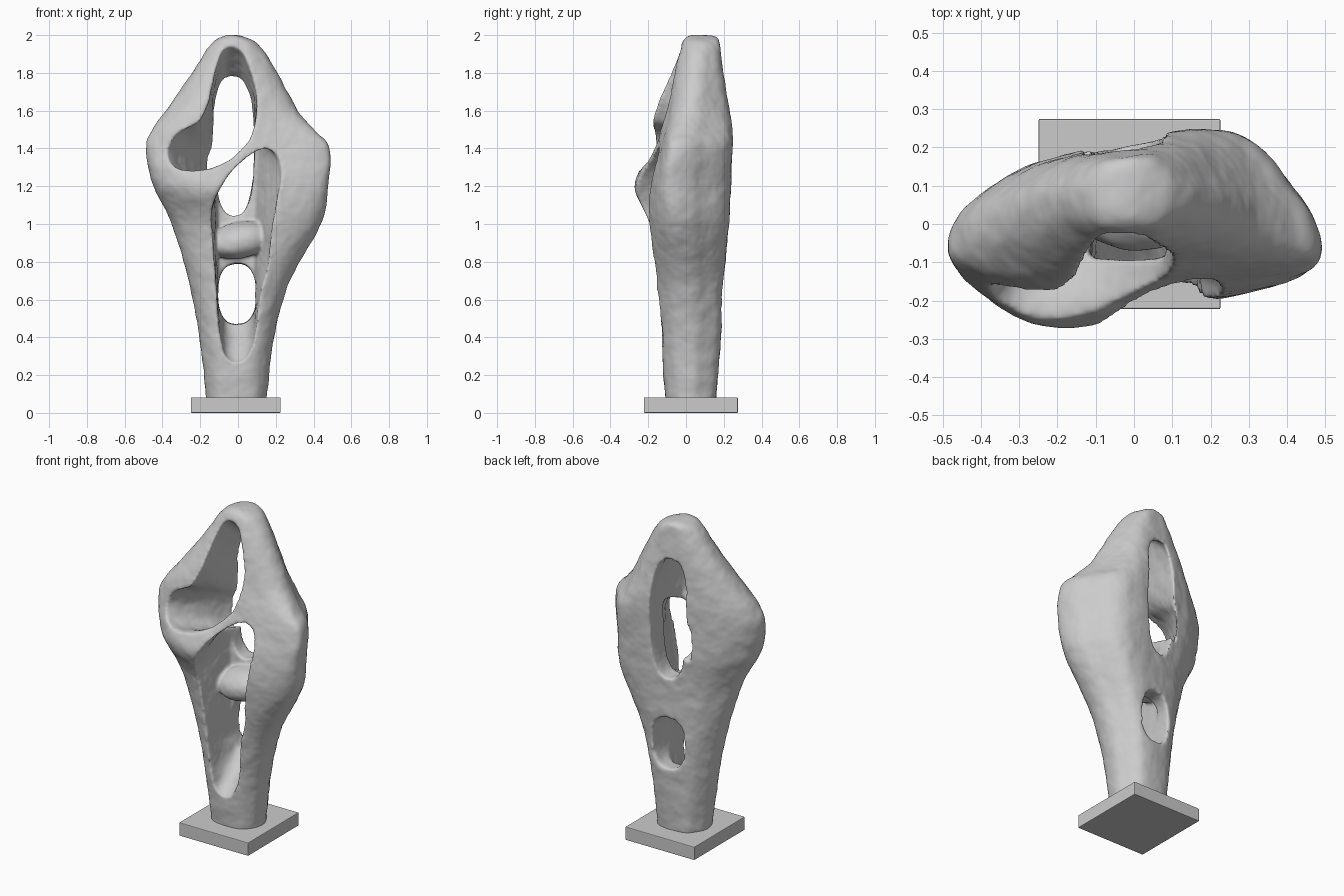
import bpy, bmesh, math
from mathutils import noise

if "Cube" in bpy.data.objects:
    bpy.data.objects.remove(bpy.data.objects["Cube"])


def spline(pts, per, closed):
    """Catmull-Rom through tuples of any length."""
    n, out = len(pts), []
    get = (lambda i: pts[i % n]) if closed else (lambda i: pts[min(max(i, 0), n - 1)])
    for i in range(n if closed else n - 1):
        p = [get(i + k) for k in (-1, 0, 1, 2)]
        for s in range(per):
            t = s / per
            out.append(tuple(
                0.5 * (2 * b + (c - a) * t + (2 * a - 5 * b + 4 * c - d) * t * t
                       + (3 * b - a - 3 * c + d) * t ** 3)
                for a, b, c, d in zip(*p)))
    if not closed:
        out.append(pts[-1])
    return out


def loft(name, rings):
    """Closed skin over rings that share a point count."""
    bm = bmesh.new()
    rows = [[bm.verts.new(p) for p in r] for r in rings]
    n = len(rows[0])
    for a, b in zip(rows, rows[1:]):
        for i in range(n):
            j = (i + 1) % n
            bm.faces.new((a[i], a[j], b[j], b[i]))
    bm.faces.new(rows[0][::-1])
    bm.faces.new(rows[-1])
    bmesh.ops.triangulate(bm, faces=bm.faces[:])
    bmesh.ops.recalc_face_normals(bm, faces=bm.faces[:])
    me = bpy.data.meshes.new(name)
    bm.to_mesh(me)
    bm.free()
    ob = bpy.data.objects.new(name, me)
    bpy.context.collection.objects.link(ob)
    return ob


def voxel(ob, size):
    m = ob.modifiers.new("skin", 'REMESH')
    m.mode, m.voxel_size = 'VOXEL', size


def oval(cx, cz, a, b, t):
    """Point on a slightly squared oval."""
    c, s = math.cos(t), math.sin(t)
    r = (abs(c) ** 2.5 + abs(s) ** 2.5) ** (-1 / 2.5)
    return cx + a * r * c, cz + b * r * s


def cavity(name, outline, rim_y, back_x, back_z, back_y):
    """Front opening whose walls funnel back to a narrow slot."""
    pts = spline(outline, 4, True)
    z0, z1 = min(p[1] for p in pts), max(p[1] for p in pts)
    front, lip, end = [], [], []
    for x, z in pts:
        f = (z - z0) / (z1 - z0)
        c = min(max(x, back_x[0]), back_x[1])
        front.append((x, -0.36, z))
        lip.append((x, rim_y[0] + (rim_y[1] - rim_y[0]) * f, z))
        end.append((c + 0.1 * (x - c), back_y, back_z[0] + (back_z[1] - back_z[0]) * f))
    return loft(name, [front, lip, end])


def back_hole(name, cx, cz, a, b, y0):
    ring = [oval(cx, cz, a, b, 2 * math.pi * i / 64) for i in range(64)]
    return loft(name, [[(x, y, z) for x, z in ring] for y in (y0, 0.32)])


# Body sections: z, x left/right, y of left/right edge, front left/right, back left/right
sections = [
    (0.05, -.165, .150, .03, .03, -.10, -.10, .15, .15),
    (0.40, -.205, .190, .02, .02, -.13, -.13, .165, .18),
    (0.70, -.262, .275, .00, .00, -.155, -.16, .17, .195),
    (1.00, -.350, .440, -.03, -.04, -.195, -.19, .17, .225),
    (1.20, -.448, .478, -.05, -.07, -.272, -.19, .17, .235),
    (1.40, -.488, .486, -.06, -.06, -.19, -.14, .165, .245),
    (1.50, -.456, .403, -.04, -.03, -.18, -.12, .165, .245),
    (1.60, -.383, .318, .00, .02, -.16, -.10, .17, .23),
    (1.80, -.243, .208, .06, .06, -.08, -.06, .175, .195),
    (1.94, -.155, .120, .07, .08, -.025, -.02, .165, .178),
    (1.98, -.11, .060, .08, .08, -.005, -.005, .165, .17),
    (2.00, -.06, .005, .08, .08, .02, .02, .14, .14),
]
rings = []
for z, xl, xr, yl, yr, fl, fr, bl, br in spline(sections, 6, False):
    w = xr - xl
    ctrl = [(xl, yl), (xl + .06 * w, yl + .6 * (fl - yl)), (xl + .28 * w, fl),
            (xl + .72 * w, fr), (xr - .06 * w, yr + .6 * (fr - yr)),
            (xr, yr), (xr - .06 * w, yr + .45 * (br - yr)), (xl + .74 * w, br),
            (xl + .26 * w, bl), (xl + .06 * w, yl + .5 * (bl - yl))]
    rings.append([(x, y, z) for x, y in spline(ctrl, 8, True)])
body = loft("sculpture_body", rings)
voxel(body, 0.012)

# Front openings as x, z outlines
upper = [(-.04, 1.94), (.02, 1.91), (.07, 1.80), (.10, 1.65), (.08, 1.50), (.02, 1.40),
         (-.10, 1.31), (-.25, 1.28), (-.35, 1.315), (-.375, 1.40), (-.31, 1.485),
         (-.21, 1.54), (-.16, 1.63), (-.13, 1.76), (-.09, 1.90)]
lower = [(-.015, .27), (.05, .30), (.09, .42), (.115, .62), (.16, .80), (.175, .95),
         (.205, 1.12), (.23, 1.28), (.21, 1.365), (.14, 1.39), (.06, 1.36), (-.03, 1.28),
         (-.10, 1.18), (-.14, 1.06), (-.13, .90), (-.115, .65), (-.10, .45), (-.07, .31)]

# Rounded bridge between the two back holes
bpy.ops.mesh.primitive_uv_sphere_add(segments=32, ring_count=20, location=(.01, .055, .915),
                                     rotation=(.25, -.2, 0))
bridge = bpy.context.object
bridge.name = "bridge_helper"
bridge.scale = (.17, .13, .095)
bpy.ops.object.transform_apply(location=False, rotation=True, scale=True)

helpers = [
    (cavity("upper_cavity_cutter", upper, (-.20, -.02), (-.125, .085), (1.16, 1.77), .20), 'DIFFERENCE'),
    (cavity("lower_cavity_cutter", lower, (-.11, -.17), (-.105, .085), (.46, 1.47), .09), 'DIFFERENCE'),
    (back_hole("tall_back_hole_cutter", -.02, 1.41, .106, .37, -.09), 'DIFFERENCE'),
    (back_hole("small_back_hole_cutter", -.005, .63, .101, .16, .02), 'DIFFERENCE'),
    (bridge, 'UNION'),
]
for h, op in helpers:
    h.hide_render = True
    voxel(h, 0.011)
    m = body.modifiers.new(h.name, 'BOOLEAN')
    m.operation, m.solver, m.object = op, 'MANIFOLD', h

# Soften into one worn, hand-modelled skin
voxel(body, 0.0095)
m = body.modifiers.new("soften", 'SMOOTH')
m.factor, m.iterations = 0.5, 7
dg = bpy.context.evaluated_depsgraph_get()
mesh = bpy.data.meshes.new_from_object(body.evaluated_get(dg))
body.modifiers.clear()
body.data = mesh
moves = [v.normal * (noise.noise(v.co * 14) * 0.0035 + noise.noise(v.co * 32) * 0.0012)
         for v in mesh.vertices]
for v, d in zip(mesh.vertices, moves):
    v.co += d
mesh.shade_smooth()
for h, op in helpers:
    bpy.data.objects.remove(h)

# Plinth
bpy.ops.mesh.primitive_cube_add(size=1, location=(-.012, .026, .041))
plinth = bpy.context.object
plinth.name = "plinth"
plinth.scale = (.475, .497, .082)
bpy.ops.object.transform_apply(location=False, rotation=False, scale=True)
m = plinth.modifiers.new("worn_edges", 'BEVEL')
m.width, m.segments = 0.004, 2
